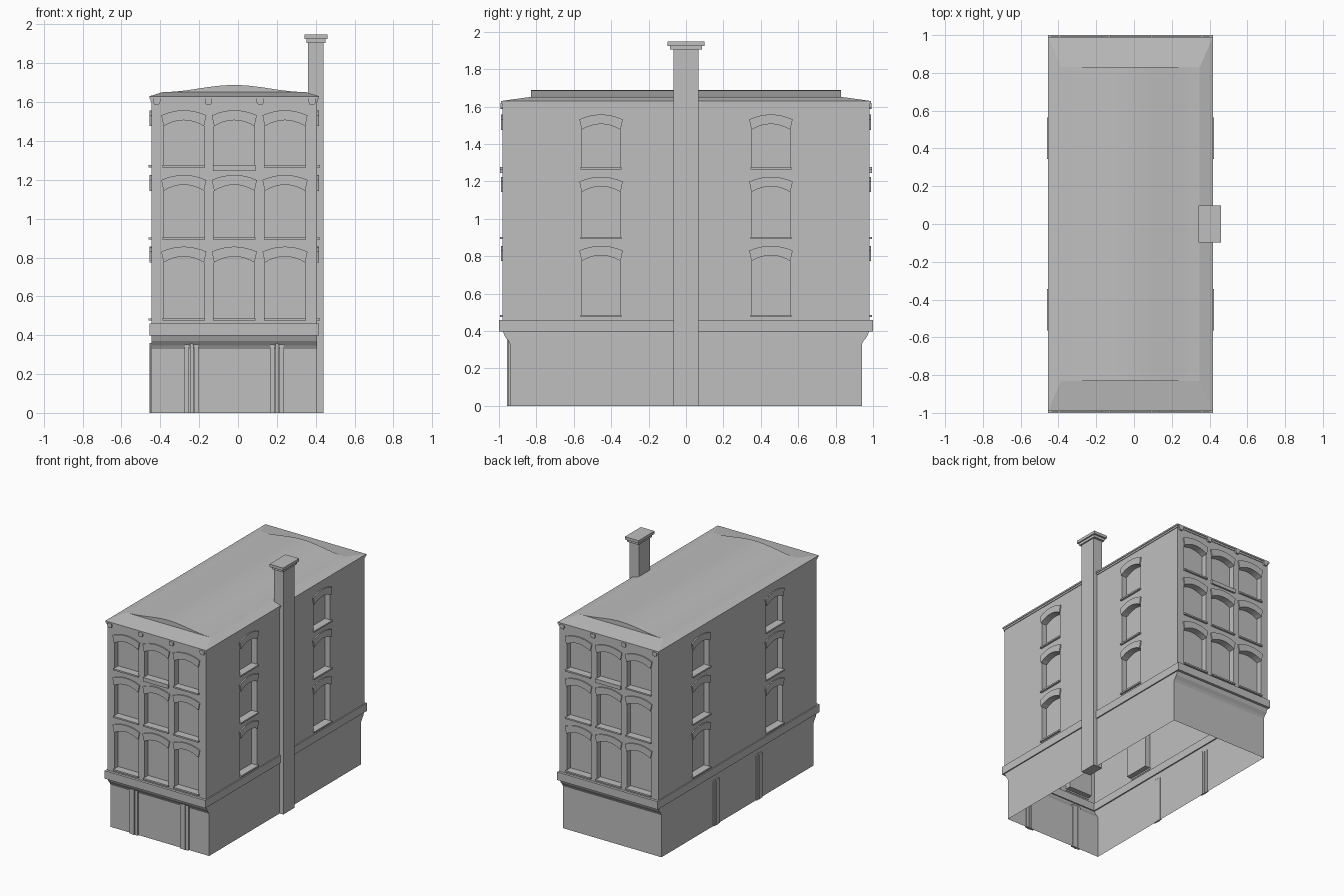
import bpy, bmesh, math
from mathutils import Matrix

if "Cube" in bpy.data.objects:
    bpy.data.objects.remove(bpy.data.objects["Cube"], do_unlink=True)

CX = -0.019             # house axis; the chimney sits outside it
HW, HL = 0.427, 0.98    # half width and half length of the walls

stone = bpy.data.materials.new("plain_grey")
stone.use_nodes = True
stone.diffuse_color = (0.52, 0.52, 0.52, 1)
stone.node_tree.nodes["Principled BSDF"].inputs["Base Color"].default_value = (0.52, 0.52, 0.52, 1)


def finish(name, bm):
    bmesh.ops.recalc_face_normals(bm, faces=bm.faces)
    mesh = bpy.data.meshes.new(name)
    bm.to_mesh(mesh)
    bm.free()
    mesh.materials.append(stone)
    obj = bpy.data.objects.new(name, mesh)
    bpy.context.collection.objects.link(obj)
    return obj


def wall_frame(side, dist):
    """Local x runs along the wall, -y points out of it. Sides: 0 front, 1 right, 2 back, 3 left."""
    return (Matrix.Translation((CX, 0, 0)) @ Matrix.Rotation(side * math.pi / 2, 4, 'Z')
            @ Matrix.Translation((0, -dist, 0)))


def prism(bm, outline, inner, outer, frame):
    """Extrude a (u, z) outline from depth inner to outer, measured outwards."""
    a = [bm.verts.new(frame @ Matrix.Translation((u, -inner, z)).translation) for u, z in outline]
    b = [bm.verts.new(frame @ Matrix.Translation((u, -outer, z)).translation) for u, z in outline]
    bm.faces.new(a)
    bm.faces.new(b[::-1])
    for i in range(len(a)):
        j = (i + 1) % len(a)
        bm.faces.new((a[i], b[i], b[j], a[j]))


def rect(u0, u1, z0, z1):
    return [(u0, z0), (u1, z0), (u1, z1), (u0, z1)]


def arch(u, hw, z_end, z_mid, n=8):
    """Shallow arch from right to left."""
    ts = [1 - 2 * i / n for i in range(n + 1)]
    return [(u + hw * t, z_mid + (z_end - z_mid) * t * t) for t in ts]


def box(bm, x0, x1, y0, y1, z0, z1):
    prism(bm, rect(x0, x1, z0, z1), -y1, -y0, Matrix())


# Walls: long section with the coved shopfront, open underneath
half = [(0.94, 0), (0.94, 0.33), (0.95, 0.348), (0.968, 0.37), (HL, 0.4), (HL, 1.61)]
bm = bmesh.new()
prism(bm, half + [(-y, z) for y, z in reversed(half)], -HW, HW, wall_frame(1, 0))
walls = finish("walls", bm)

# Windows: recess, arched hood and sill, repeated over sides and storeys
storeys = [(0.487, 0.856), (0.904, 1.225), (1.276, 1.558)]
columns = {0: (-0.26, 0, 0.261), 1: (-0.454, 0.454), 2: (-0.261, 0, 0.26), 3: (-0.454, 0.454)}
cuts, hoods, sills = bmesh.new(), bmesh.new(), bmesh.new()
for side, us in columns.items():
    frame = wall_frame(side, HL if side % 2 == 0 else HW)
    for u in us:
        for sill, top in storeys:
            lower = arch(u, 0.104, top - 0.082, top - 0.051)
            prism(cuts, [(u - 0.104, sill), (u + 0.104, sill)] + lower, -0.045, 0.05, frame)
            prism(hoods, arch(u, 0.116, top - 0.026, top) + lower[::-1], -0.004, 0.009, frame)
            drop = 0.03 if u == 0 and sill > 1.2 else 0.012
            prism(sills, rect(u - 0.109, u + 0.109, sill - drop, sill), -0.004, 0.015, frame)
cutter = finish("window_cutter", cuts)
cutter.hide_render = True
finish("window_hoods", hoods)
finish("window_sills", sills)

cut = walls.modifiers.new("window_recesses", 'BOOLEAN')
cut.operation = 'DIFFERENCE'
cut.solver = 'EXACT'
cut.object = cutter
bpy.context.view_layer.objects.active = walls
bpy.ops.object.modifier_apply(modifier=cut.name)
bpy.data.objects.remove(cutter, do_unlink=True)

bm = bmesh.new()
bm.from_mesh(walls.data)
bottom = [f for f in bm.faces if all(v.co.z < 0.001 for v in f.verts)]
bmesh.ops.delete(bm, geom=bottom, context='FACES')
bm.to_mesh(walls.data)
bm.free()

# Belt course: four strips around the house above the ground floor
bm = bmesh.new()
for side in range(4):
    along, dist = (HW + 0.009, HL) if side % 2 == 0 else (HL, HW)
    out = 0.02 if side % 2 == 0 else 0.009
    prism(bm, rect(-along, along, 0.398, 0.46), -0.01, out, wall_frame(side, dist))
finish("belt_course", bm)

# Ground floor pilasters: clusters of three round-topped strips, front and left
bm = bmesh.new()
for side, dist, offset, depth in ((0, 0.94, 0.22, 0.017), (3, HW, 0.265, 0.01)):
    for s in (-1, 1):
        for du, hw, k in ((-0.024, 0.012, 0.75), (0, 0.009, 1), (0.024, 0.012, 0.75)):
            u = s * offset + du
            prism(bm, [(u - hw, 0), (u + hw, 0)] + arch(u, hw, 0.348, 0.36, 6),
                  -0.005, depth * k, wall_frame(side, dist))
finish("pilasters", bm)

# Cornice in two steps, with brackets on front and back
bm = bmesh.new()
for grow, z0, z1 in ((0.005, 1.604, 1.618), (0.01, 1.618, 1.63)):
    box(bm, CX - HW - grow, CX + HW + grow, -HL - grow, HL + grow, z0, z1)
finish("cornice", bm)

bm = bmesh.new()
for side in (0, 2):
    for i in range(4):
        u = -0.4 + i * 0.267
        prism(bm, [(u - 0.012, 1.587), (u + 0.012, 1.587), (u + 0.019, 1.6),
                   (u + 0.019, 1.62), (u - 0.019, 1.62), (u - 0.019, 1.6)],
              -0.005, 0.013, wall_frame(side, HL))
finish("cornice_brackets", bm)

# Roof skirt: shallow hip rising from the eaves
bm = bmesh.new()
rings = []
for hx, hy, z in ((HW + 0.01, HL + 0.01, 1.63), (0.367, 0.83, 1.652)):
    rings.append([bm.verts.new((CX + sx * hx, sy * hy, z))
                  for sx, sy in ((-1, -1), (1, -1), (1, 1), (-1, 1))])
for i in range(4):
    j = (i + 1) % 4
    bm.faces.new((rings[0][i], rings[0][j], rings[1][j], rings[1][i]))
bm.faces.new(rings[1])
finish("roof_skirt", bm)

# Roof crown: gentle curved vault with upright ends
bm = bmesh.new()
n = 20
curve = [(0.367 * (1 - 2 * i / n),
          1.652 + 0.018 * (1 + math.cos(math.pi * (1 - 2 * i / n)))) for i in range(n + 1)]
prism(bm, curve, -0.83, 0.83, wall_frame(0, 0))
crown = finish("roof_crown", bm)
bpy.ops.object.select_all(action='DESELECT')
crown.select_set(True)
bpy.context.view_layer.objects.active = crown
bpy.ops.object.shade_smooth_by_angle(angle=math.radians(30))

# Chimney shaft and stepped cap
bm = bmesh.new()
box(bm, 0.36, 0.44, -0.068, 0.068, 0, 1.91)
finish("chimney_shaft", bm)
bm = bmesh.new()
box(bm, 0.352, 0.45, -0.085, 0.085, 1.905, 1.925)
box(bm, 0.342, 0.46, -0.099, 0.099, 1.925, 1.947)
finish("chimney_cap", bm)
